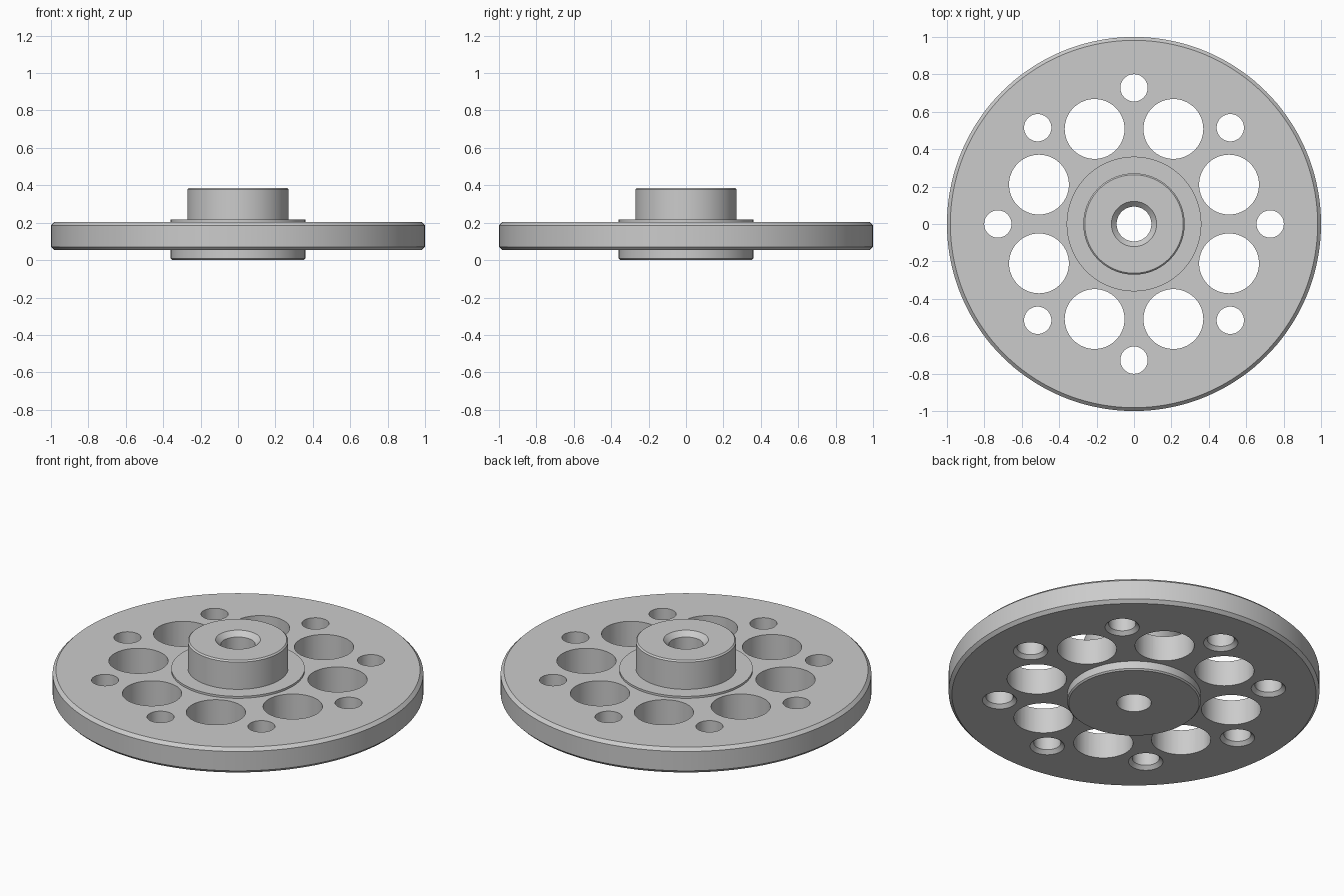
import bpy
import bmesh
from math import cos, sin, pi, radians

cube = bpy.data.objects.get("Cube")
if cube:
    bpy.data.objects.remove(cube, do_unlink=True)

metal = bpy.data.materials.new("grey metal")
metal.use_nodes = True
GREY = (0.6, 0.6, 0.6, 1)
metal.diffuse_color = GREY
metal.node_tree.nodes["Principled BSDF"].inputs["Base Color"].default_value = GREY


def lathe(bm, profile, segments, cx=0.0, cy=0.0):
    """Revolve a closed (radius, height) profile; radius 0 becomes a pole."""
    rings = []
    for r, z in profile:
        if r == 0:
            rings.append([bm.verts.new((cx, cy, z))] * segments)
        else:
            rings.append([bm.verts.new((cx + r * cos(2 * pi * i / segments),
                                        cy + r * sin(2 * pi * i / segments), z))
                          for i in range(segments)])
    for a, b in zip(rings, rings[1:] + rings[:1]):
        if a[0] is a[1] and b[0] is b[1]:
            continue
        for i in range(segments):
            j = (i + 1) % segments
            corners = list(dict.fromkeys((a[i], a[j], b[j], b[i])))
            bm.faces.new(corners)


def finish(bm, name):
    bmesh.ops.recalc_face_normals(bm, faces=bm.faces)
    mesh = bpy.data.meshes.new(name)
    bm.to_mesh(mesh)
    bm.free()
    mesh.materials.append(metal)
    obj = bpy.data.objects.new(name, mesh)
    bpy.context.collection.objects.link(obj)
    return obj


# Disc, raised flange, hub and chamfered bore as one turned body
TOP, BOTTOM, HUB_TOP = 0.204, 0.053, 0.386
bm = bmesh.new()
lathe(bm, [
    (0.093, 0), (0.352, 0), (0.36, 0.008), (0.36, BOTTOM),
    (0.982, BOTTOM), (1, BOTTOM + 0.018), (1, TOP - 0.018), (0.982, TOP),
    (0.36, TOP), (0.36, 0.216), (0.271, 0.216),
    (0.271, HUB_TOP - 0.008), (0.263, HUB_TOP),
    (0.121, HUB_TOP), (0.093, HUB_TOP - 0.028),
], 144)
wheel = finish(bm, "wheel")

# Lightening holes and bolt holes countersunk from below
bm = bmesh.new()
for k in range(8):
    a = radians(45 * k)
    b = a + radians(22.5)
    lathe(bm, [(0, 0.02), (0.16, 0.02), (0.16, 0.3), (0, 0.3)],
          64, 0.55 * cos(b), 0.55 * sin(b))
    lathe(bm, [(0, 0.03), (0.116, 0.03), (0.073, BOTTOM + 0.02),
               (0.073, 0.3), (0, 0.3)],
          48, 0.728 * cos(a), 0.728 * sin(a))
cutter = finish(bm, "hole_cutter")
cutter.hide_render = True

cut = wheel.modifiers.new("holes", "BOOLEAN")
cut.operation = "DIFFERENCE"
cut.solver = "EXACT"
cut.object = cutter

bpy.ops.object.select_all(action="DESELECT")
wheel.select_set(True)
bpy.context.view_layer.objects.active = wheel
bpy.ops.object.modifier_apply(modifier=cut.name)
bpy.data.objects.remove(cutter, do_unlink=True)
bpy.ops.object.shade_smooth_by_angle(angle=radians(30))
